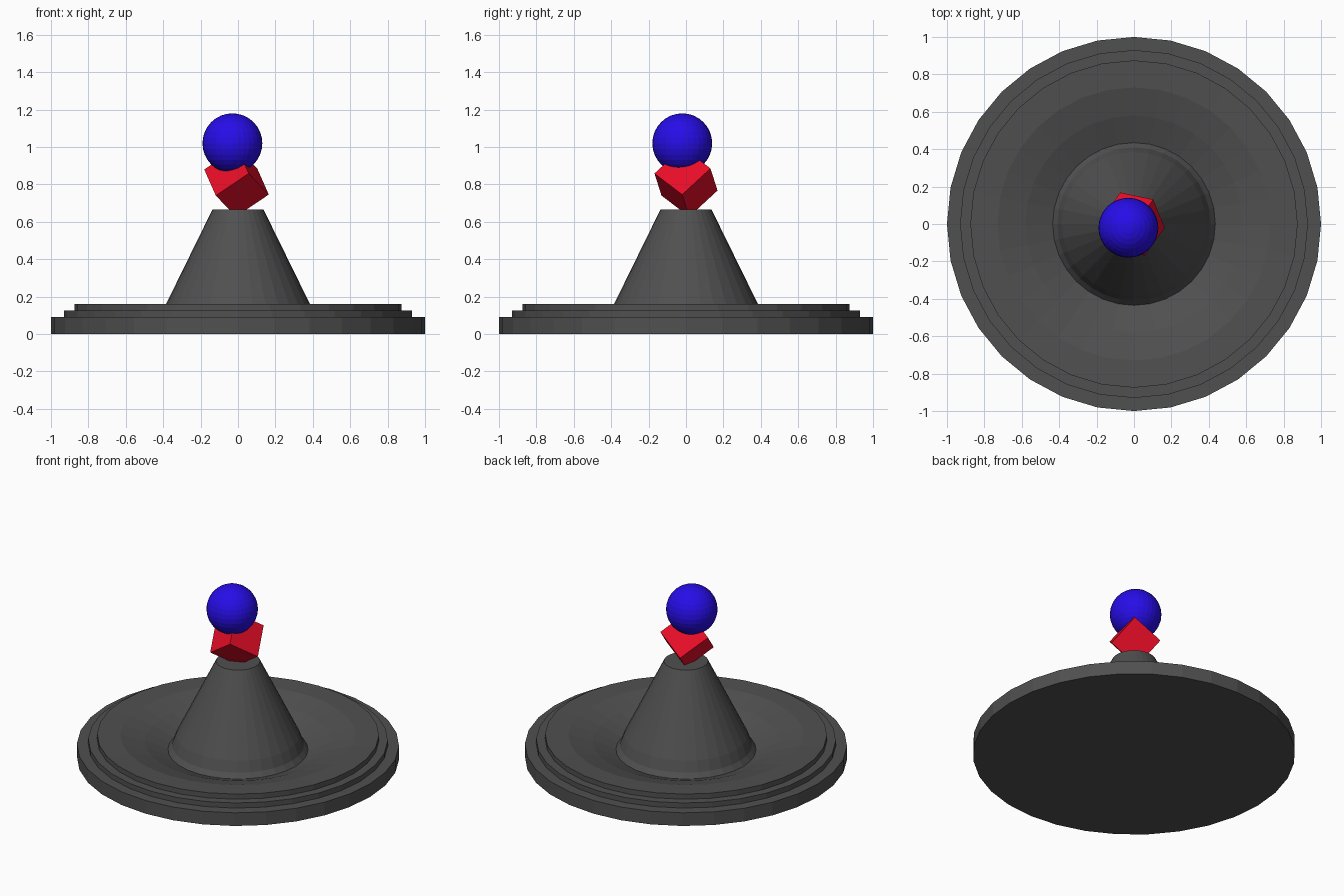
import bpy
import bmesh
import math
from mathutils import Matrix, Vector

if "Cube" in bpy.data.objects:
    bpy.data.objects.remove(bpy.data.objects["Cube"])


def material(name, rgb):
    mat = bpy.data.materials.new(name)
    mat.use_nodes = True
    colour = (*rgb, 1)
    mat.diffuse_color = colour
    mat.node_tree.nodes["Principled BSDF"].inputs["Base Color"].default_value = colour
    return mat


def add_object(name, bm, mat):
    bmesh.ops.recalc_face_normals(bm, faces=bm.faces)
    mesh = bpy.data.meshes.new(name)
    bm.to_mesh(mesh)
    bm.free()
    mesh.materials.append(mat)
    obj = bpy.data.objects.new(name, mesh)
    bpy.context.collection.objects.link(obj)
    return obj


def lathe(name, profile, mat, sides=32):
    """Turn an (radius, height) profile around z and cap both ends."""
    bm = bmesh.new()
    rings = []
    for r, z in profile:
        angles = [math.tau * i / sides for i in range(sides)]
        rings.append([bm.verts.new((r * math.cos(a), r * math.sin(a), z)) for a in angles])
    for low, high in zip(rings, rings[1:]):
        for i in range(sides):
            j = (i + 1) % sides
            bm.faces.new((low[i], low[j], high[j], high[i]))
    bm.faces.new(rings[0])
    bm.faces.new(rings[-1])
    return add_object(name, bm, mat)


grey = material("dark grey", (0.08, 0.08, 0.08))
red = material("red", (0.8, 0.004, 0.02))
blue = material("blue", (0.02, 0.004, 0.8))

# Stepped round base, dished in the middle, rising into a truncated cone
lathe("stepped_base_and_cone", [
    (1.0, 0), (1.0, 0.09), (0.93, 0.09), (0.93, 0.125), (0.875, 0.125), (0.875, 0.16),
    (0.73, 0.155), (0.58, 0.115), (0.435, 0.058),
    (0.41, 0.09), (0.385, 0.16), (0.137, 0.665),
], grey)

# Tilted cube balanced on the cone, oriented by two of its edges
edge_a = Vector((0.089, -0.019, 0.06)).normalized()
edge_c = edge_a.cross(Vector((0.0515, 0.074, -0.0575))).normalized()
edge_b = edge_c.cross(edge_a)
tilt = Matrix((edge_a, edge_b, edge_c)).transposed().to_4x4()
bm = bmesh.new()
bmesh.ops.create_cube(bm, size=0.215, matrix=Matrix.Translation((-0.008, 0, 0.813)) @ tilt)
add_object("tilted_cube", bm, red)

# Ball resting on the cube
bm = bmesh.new()
bmesh.ops.create_uvsphere(bm, u_segments=32, v_segments=16, radius=0.16,
                          matrix=Matrix.Translation((-0.03, -0.02, 1.02)))
add_object("ball", bm, blue)
